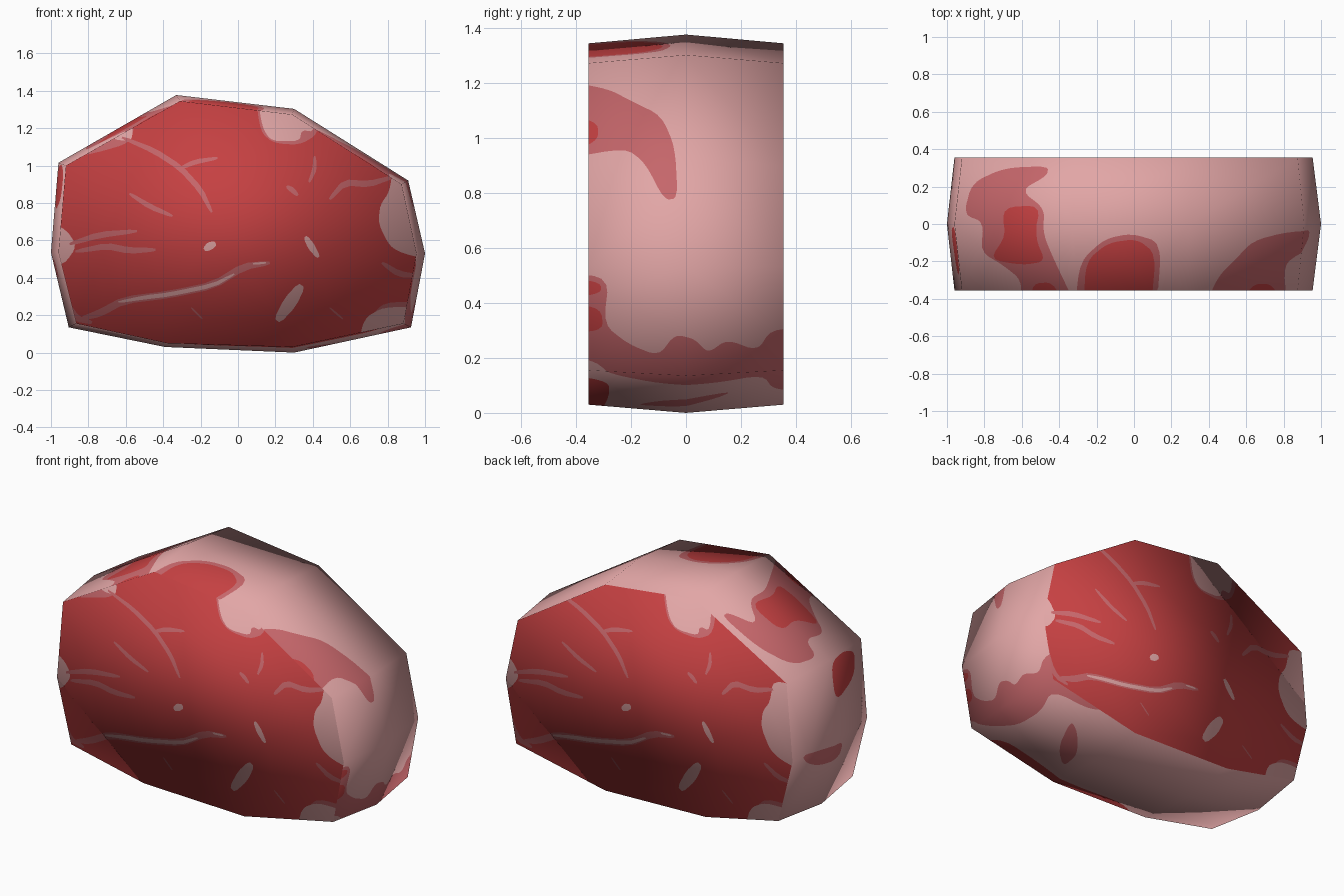
import bpy, math
from mathutils import Vector
from mathutils.geometry import delaunay_2d_cdt

if "Cube" in bpy.data.objects:
    bpy.data.objects.remove(bpy.data.objects["Cube"])

HALF = 0.355                                   # half thickness in y
PALE, ROSE, RED = 0, 1, 2

def material(name, rgb):
    m = bpy.data.materials.new(name)
    m.diffuse_color = (*rgb, 1)
    m.use_nodes = True
    m.node_tree.nodes["Principled BSDF"].inputs["Base Color"].default_value = m.diffuse_color
    return m

MATS = [material("pale fat", (0.76, 0.381, 0.381)),
        material("rose marbling", (0.56, 0.133, 0.145)),
        material("red meat", (0.56, 0.052, 0.054))]

# Outline (x, z), clockwise from the bottom: bulged middle ring and face ring
MID = [Vector(p) for p in [(-.39, .03), (-.905, .135), (-1, .535), (-.96, 1.015), (-.33, 1.377),
                           (.30, 1.303), (.91, .92), (1, .53), (.925, .135), (.30, .0)]]
RIM = [Vector(p) for p in [(-.38, .05), (-.865, .155), (-.96, .535), (-.92, 1.0), (-.31, 1.345),
                           (.29, 1.273), (.875, .90), (.955, .53), (.885, .155), (.29, .03)]]
N = len(MID)

def outward(i):
    a = (MID[i] - MID[i - 1]).normalized()
    b = (MID[(i + 1) % N] - MID[i]).normalized()
    t = (a + b).normalized()
    return Vector((-t.y, t.x))

OUT = [outward(i) for i in range(N)]

def rounded(pts, times=2):
    """Corner-cut a closed outline so blobs look organic."""
    for _ in range(times):
        new = []
        for a, b in zip(pts, pts[1:] + pts[:1]):
            new += [(a[0] * .8 + b[0] * .2, a[1] * .8 + b[1] * .2),
                    (a[0] * .2 + b[0] * .8, a[1] * .2 + b[1] * .8)]
        pts = new
    return pts

def strip(width, pts):
    """Tapered ribbon outline along a polyline."""
    pts = [Vector(p) for p in pts]
    left, right = [], []
    for i, p in enumerate(pts):
        d = (pts[min(i + 1, len(pts) - 1)] - pts[max(i - 1, 0)]).normalized()
        w = width / 2 * (.55 if i in (0, len(pts) - 1) else 1)
        n = Vector((-d.y, d.x)) * w
        left.append(tuple(p + n))
        right.append(tuple(p - n))
    return rounded(left + right[::-1], 1)

def ccw(pts):
    area = sum(a[0] * b[1] - b[0] * a[1] for a, b in zip(pts, pts[1:] + pts[:1]))
    return pts if area > 0 else pts[::-1]

def cut_sheet(name, bases, base_colour, patches, place):
    """Cut coloured patches into flat base outlines, then place the sheet in 3D."""
    coords, faces = [], []
    for pts in bases + [p for _, p in patches]:
        pts = ccw(list(pts))
        faces.append(list(range(len(coords), len(coords) + len(pts))))
        coords += [Vector(p) for p in pts]
    vs, _, fs, _, _, orig = delaunay_2d_cdt(coords, [], faces, 0, 1e-5)
    nb = len(bases)
    tris, cols = [], []
    for f, o in zip(fs, orig):
        if any(k < nb for k in o):
            tris.append(list(f))
            top = max(o)
            cols.append(base_colour if top < nb else patches[top - nb][0])
    used = sorted({i for t in tris for i in t})
    remap = {v: i for i, v in enumerate(used)}
    placed = [place(vs[i]) for i in used]
    me = bpy.data.meshes.new(name)
    me.from_pydata([p for p, _ in placed], [], [[remap[i] for i in t] for t in tris])
    for m in MATS:
        me.materials.append(m)
    for poly, c in zip(me.polygons, cols):
        poly.material_index = c
        poly.use_smooth = True
    me.normals_split_custom_set_from_vertices([n.normalized() for _, n in placed])
    bpy.context.collection.objects.link(bpy.data.objects.new(name, me))

# Cut-face marbling: thin veins (x, z)
VEINS = [
    (ROSE, .04, [(-.84, .18), (-.74, .21), (-.61, .28), (-.37, .31), (-.13, .36), (.03, .46), (.17, .48)]),
    (PALE, .022, [(-.64, .27), (-.5, .295), (-.37, .31), (-.13, .36), (-.02, .42)]),
    (PALE, .02, [(.08, .475), (.15, .48)]),
    (ROSE, .035, [(-.9, .58), (-.74, .63), (-.54, .65)]),
    (ROSE, .035, [(-.87, .54), (-.7, .57), (-.58, .545), (-.44, .55)]),
    (ROSE, .03, [(-.58, .85), (-.47, .78), (-.35, .73)]),
    (ROSE, .03, [(-.62, 1.15), (-.45, 1.08), (-.31, .99), (-.2, .87), (-.14, .75)]),
    (ROSE, .028, [(-.32, .98), (-.23, 1.02), (-.11, 1.04)]),
    (PALE, .045, [(-.18, .55), (-.15, .57), (-.12, .585)]),
    (PALE, .04, [(.36, .62), (.39, .57), (.43, .51)]),
    (PALE, .075, [(.21, .17), (.28, .27), (.34, .36)]),
    (ROSE, .03, [(.26, .89), (.29, .87), (.32, .84)]),
    (ROSE, .025, [(.41, 1.05), (.41, .98), (.38, .91)]),
    (ROSE, .035, [(.49, .82), (.57, .91), (.70, .90), (.83, .94)]),
    (ROSE, .035, [(.77, .48), (.86, .42), (.96, .41)]),
    (ROSE, .018, [(.49, .24), (.56, .18)]),
    (ROSE, .018, [(-.25, .24), (-.19, .18)]),
    (ROSE, .035, [(-.95, .42), (-.91, .25), (-.86, .18), (-.78, .16)]),
]
# Cut-face fat patches along the rim (x, z)
FAT = [
    (ROSE, [(-.95, 1.03), (-.75, 1.07), (-.58, 1.12), (-.55, 1.22), (-.7, 1.3)]),
    (PALE, [(-.68, 1.14), (-.57, 1.13), (-.56, 1.2), (-.62, 1.25)]),
    (ROSE, [(.09, 1.4), (.12, 1.18), (.19, 1.12), (.33, 1.11), (.43, 1.17), (.46, 1.4)]),
    (PALE, [(.10, 1.4), (.13, 1.2), (.18, 1.13), (.33, 1.13), (.34, 1.19), (.41, 1.18), (.42, 1.4)]),
    (PALE, [(.83, 1.0), (.81, .86), (.76, .79), (.75, .69), (.81, .57), (.88, .53), (1.05, .49), (1.05, 1.0)]),
    (ROSE, [(.7, .18), (.78, .27), (1, .27), (1, .18)]),
    (PALE, [(.64, .0), (.67, .18), (.78, .245), (1, .24), (1, .0)]),
    (PALE, [(-1.03, .7), (-.92, .66), (-.86, .57), (-.93, .47), (-1.03, .47)]),
]
face_patches = [(c, rounded(p)) for c, p in FAT] + [(c, strip(w, p)) for c, w, p in VEINS]

def cut_face(name, side):
    """side -1 is the front, +1 the back, with the same marbling seen from behind."""
    def place(p):
        x = -side * p.x
        return (Vector((x, side * HALF, p.y)),
                Vector((1.2 * x / .95, side, 1.2 * (p.y - .68) / .66)))
    outline = [(-side * v.x, v.y) for v in RIM]
    cut_sheet(name, [outline], RED, face_patches, place)

cut_face("front_cut", -1)
cut_face("back_cut", 1)

# Rind patches, unrolled: (corner number along the outline, y)
RIND_TOP = [
    (RED, [(2.45, -.03), (2.95, -.01), (3.0, -.15), (2.9, -.28), (2.6, -.25)]),
    (ROSE, [(3.76, .31), (3.38, .30), (3.11, .22), (3.07, .05), (3.25, .01), (3.2, -.15), (3.38, -.22),
            (3.53, -.3), (3.5, -.45), (4.0, -.45), (3.83, -.2), (3.75, -.06), (3.76, .08),
            (3.54, .18), (3.76, .26)]),
    (RED, [(3.4, .09), (3.43, -.06), (3.27, -.19), (3.55, -.22), (3.75, -.2), (3.68, -.08), (3.72, .1)]),
    (RED, [(3.6, -.45), (3.62, -.32), (3.8, -.31), (3.9, -.45)]),
    (ROSE, [(3.98, -.45), (4.05, -.2), (4.27, -.08), (4.5, -.05), (4.76, -.1), (4.72, -.45)]),
    (RED, [(4.06, -.45), (4.1, -.2), (4.3, -.1), (4.55, -.08), (4.71, -.16), (4.67, -.45)]),
    (ROSE, [(5.15, -.45), (5.27, -.28), (5.4, -.2), (5.56, -.09), (5.87, -.04), (6.36, -.03),
            (6.36, -.08), (6.0, -.15), (5.85, -.22), (5.92, -.45)]),
    (RED, [(5.5, -.40), (5.6, -.32), (5.75, -.32), (5.85, -.40)]),
]
RIND_LOW = [
    (ROSE, [(2.03, .28), (1.97, .1), (1.9, -.1), (1.65, -.1), (1.7, .1), (1.85, .22)]),
    (ROSE, [(7.05, -.45), (7.1, -.28), (7.55, -.3), (7.73, -.21), (7.83, -.1), (7.62, -.04), (7.66, .03),
            (7.8, .08), (7.68, .15), (7.8, .26), (7.6, .31), (7.6, .45), (8.6, .45), (8.55, .32),
            (8.1, .28), (8.25, .1), (8.25, -.1), (8.1, -.25), (7.9, -.33), (7.9, -.45)]),
    (RED, [(7.1, -.42), (7.15, -.31), (7.25, -.31), (7.3, -.42)]),
    (RED, [(7.35, -.42), (7.4, -.31), (7.6, -.30), (7.65, -.42)]),
    (ROSE, [(8.9, -.19), (8.7, -.08), (8.5, .17), (8.65, .12), (8.85, -.02)]),
    (RED, [(8.15, -.43), (8.3, -.28), (8.7, -.28), (9.2, -.31), (9.7, -.30), (9.99, -.43)]),
]
rind_patches = [(c, rounded(p)) for c, p in RIND_TOP + RIND_LOW]

def place_rind(p):
    i = min(int(p.x + 1e-5), N - 1)
    f, j = p.x - i, (i + 1) % N
    t = min(abs(p.y) / HALF, 1)                 # 0 at the bulge, 1 at the rim
    xz = MID[i].lerp(MID[j], f).lerp(RIM[i].lerp(RIM[j], f), t)
    o = OUT[i].lerp(OUT[j], f) * (1 - .24 * t)
    return (Vector((xz.x, p.y, xz.y)),
            Vector((o.x, math.copysign(.64 * t, p.y), o.y)))

panels = [[(i, y), (i + 1, y), (i + 1, y + HALF), (i, y + HALF)]
          for i in range(N) for y in (-HALF, 0)]
cut_sheet("rind", panels, PALE, rind_patches, place_rind)
